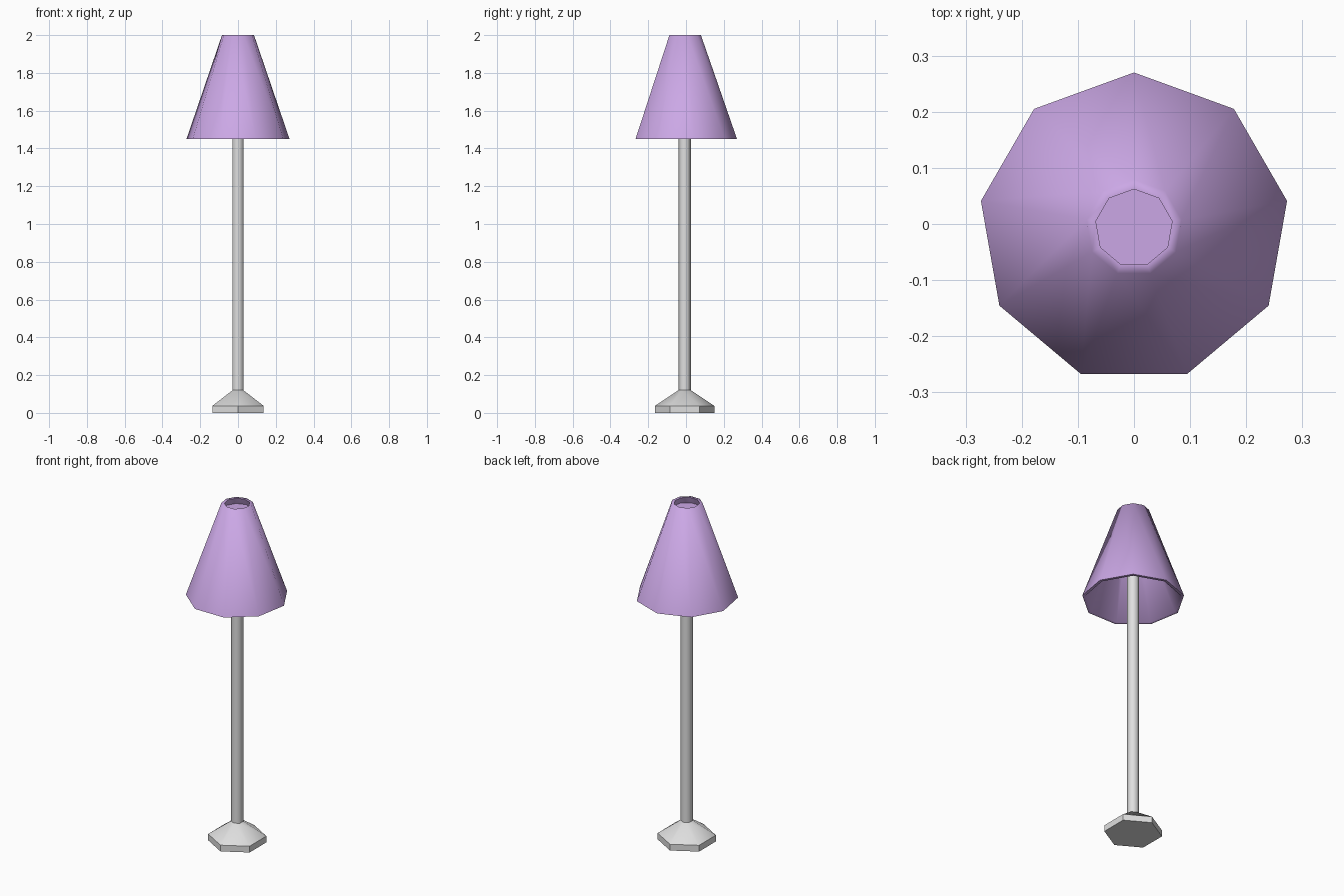
import bpy, bmesh, math

cube = bpy.data.objects.get("Cube")
if cube:
    bpy.data.objects.remove(cube, do_unlink=True)

CENTRE_Y = -0.007


def make_material(name, rgb):
    mat = bpy.data.materials.new(name)
    mat.use_nodes = True
    mat.diffuse_color = (*rgb, 1)
    bsdf = next(n for n in mat.node_tree.nodes if n.type == 'BSDF_PRINCIPLED')
    bsdf.inputs["Base Color"].default_value = (*rgb, 1)
    return mat


def turned(name, profile, sides, mat, angle, loop=False):
    """Spin a (radius, height) profile; one corner points to the back."""
    bm = bmesh.new()
    rings = []
    for r, z in profile:
        turns = [math.tau * i / sides for i in range(sides)]
        rings.append([bm.verts.new((r * math.sin(t), r * math.cos(t), z)) for t in turns])
    pairs = list(zip(rings, rings[1:]))
    if loop:
        pairs.append((rings[-1], rings[0]))
    else:
        bm.faces.new(rings[0])
        bm.faces.new(rings[-1])
    for a, b in pairs:
        for i in range(sides):
            j = (i + 1) % sides
            bm.faces.new((a[i], a[j], b[j], b[i]))
    bmesh.ops.recalc_face_normals(bm, faces=bm.faces)
    mesh = bpy.data.meshes.new(name)
    bm.to_mesh(mesh)
    bm.free()
    mesh.materials.append(mat)
    obj = bpy.data.objects.new(name, mesh)
    obj.location.y = CENTRE_Y
    bpy.context.collection.objects.link(obj)
    bpy.ops.object.select_all(action='DESELECT')
    obj.select_set(True)
    bpy.context.view_layer.objects.active = obj
    bpy.ops.object.shade_smooth_by_angle(angle=math.radians(angle))
    return obj


metal = make_material("pale grey metal", (0.74, 0.74, 0.74))
fabric = make_material("lilac fabric", (0.60, 0.39, 0.79))

# Hexagonal foot and pole
turned("base", [(0.157, 0), (0.157, 0.037), (0.033, 0.12)], 6, metal, 40)
turned("pole", [(0.033, 0.115), (0.033, 1.955)], 6, metal, 65)

# Hollow nine-sided shade with a recessed cap near its top
turned("shade", [(0.277, 1.45), (0.086, 2), (0.069, 2), (0.26, 1.45)], 9, fabric, 75, loop=True)
turned("shade_cap", [(0.086, 1.955), (0.083, 1.963)], 9, fabric, 30)
